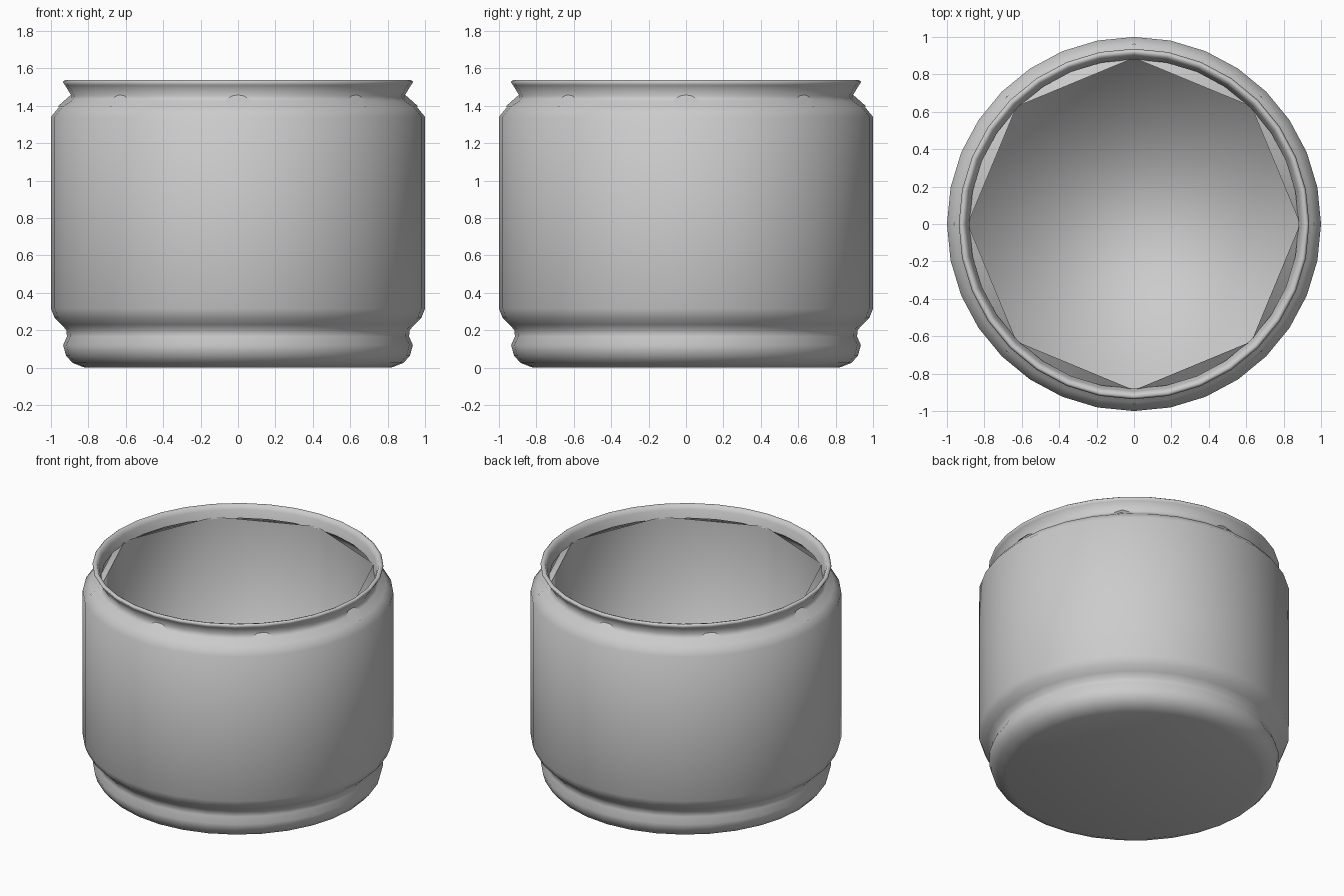
import bpy, bmesh, math

if "Cube" in bpy.data.objects:
    bpy.data.objects.remove(bpy.data.objects["Cube"])


def ring(bm, r, z, n):
    return [bm.verts.new((r * math.cos(2 * math.pi * i / n),
                          r * math.sin(2 * math.pi * i / n), z)) for i in range(n)]


def lathe(bm, profile, n):
    """Revolve (radius, height) points; return the first and last rings."""
    rings = [ring(bm, r, z, n) for r, z in profile]
    for a, b in zip(rings, rings[1:]):
        for i in range(n):
            j = (i + 1) % n
            bm.faces.new((a[i], a[j], b[j], b[i]))
    return rings[0], rings[-1]


def finish(bm, name, angle):
    me = bpy.data.meshes.new(name)
    bm.to_mesh(me)
    bm.free()
    ob = bpy.data.objects.new(name, me)
    bpy.context.collection.objects.link(ob)
    bpy.ops.object.select_all(action='DESELECT')
    ob.select_set(True)
    bpy.context.view_layer.objects.active = ob
    bpy.ops.object.shade_smooth_by_angle(angle=math.radians(angle))
    return ob


# Outer can: base bead, straight body, shoulder, neck, rolled lip and inside of the neck
outer = [(0.82, 0.0), (0.885, 0.025), (0.92, 0.065), (0.935, 0.12), (0.915, 0.165),
         (0.917, 0.2), (0.945, 0.23), (0.98, 0.265), (1.0, 0.315), (1.0, 1.34),
         (0.955, 1.395), (0.908, 1.425), (0.89, 1.452), (0.925, 1.51), (0.937, 1.528),
         (0.925, 1.537), (0.908, 1.533), (0.895, 1.505), (0.88, 1.45)]
bm = bmesh.new()
first, last = lathe(bm, outer, 32)
bm.faces.new(first[::-1])
finish(bm, "outer_can", 89)

# Inner wall: coarse eight-sided lining with a straight wall and flat floor
bm = bmesh.new()
top, floor = lathe(bm, [(0.888, 1.463), (0.888, 0.06)], 8)
bm.faces.new(floor)
finish(bm, "inner_wall", 120)

# Sloping octagonal top of the lining, its corners pierce the neck
bm = bmesh.new()
lathe(bm, [(0.965, 1.395), (0.888, 1.463)], 8)
finish(bm, "lining_top", 60)
